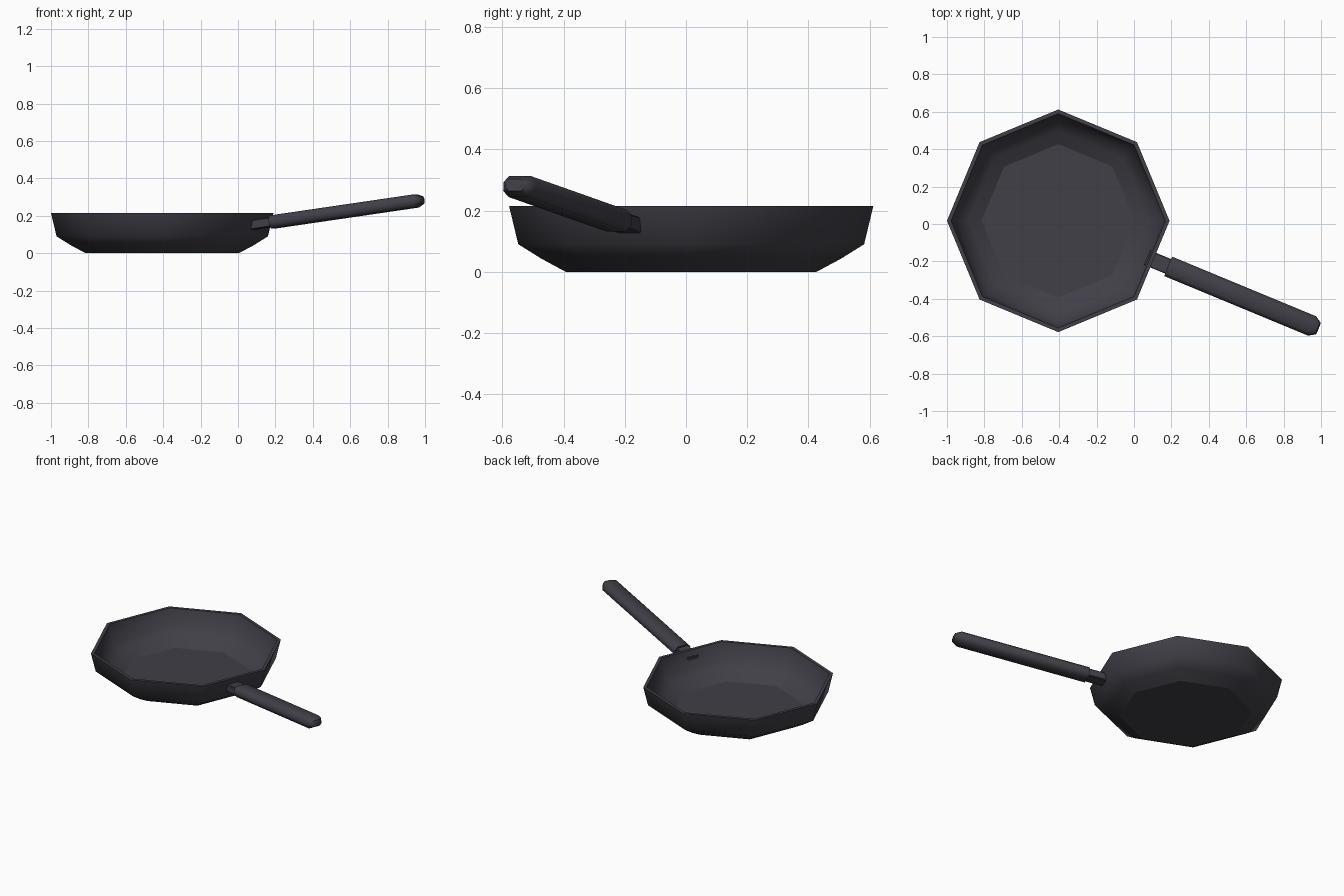
import bpy, bmesh, math
from mathutils import Matrix, Vector

cube = bpy.data.objects.get("Cube")
if cube:
    bpy.data.objects.remove(cube, do_unlink=True)

iron = bpy.data.materials.new("dark_iron")
iron.use_nodes = True
colour = (0.052, 0.05, 0.064, 1)
iron.diffuse_color = colour
iron.node_tree.nodes["Principled BSDF"].inputs["Base Color"].default_value = colour

CENTRE = Vector((-0.405, 0.017, 0))


def loft(name, rings, sharp_rings, angle):
    """Skin a list of rings, cap both ends, and keep chosen rings sharp."""
    bm = bmesh.new()
    loops = [[bm.verts.new(p) for p in ring] for ring in rings]
    n = len(loops[0])
    for a, b in zip(loops, loops[1:]):
        for i in range(n):
            j = (i + 1) % n
            bm.faces.new((a[i], a[j], b[j], b[i]))
    bm.faces.new(loops[0][::-1])
    bm.faces.new(loops[-1])
    bmesh.ops.recalc_face_normals(bm, faces=bm.faces)
    mesh = bpy.data.meshes.new(name)
    bm.to_mesh(mesh)
    bm.free()
    mesh.materials.append(iron)
    obj = bpy.data.objects.new(name, mesh)
    bpy.context.collection.objects.link(obj)
    bpy.ops.object.select_all(action='DESELECT')
    obj.select_set(True)
    bpy.context.view_layer.objects.active = obj
    bpy.ops.object.shade_smooth_by_angle(angle=math.radians(angle))
    for e in mesh.edges:
        ids = {v // n for v in e.vertices}
        if len(ids) == 1 and ids & sharp_rings:
            e.use_edge_sharp = True
    return obj


def octagon(r, z):
    return [(r * math.cos(k * math.pi / 4), r * math.sin(k * math.pi / 4), z)
            for k in range(8)]


def chamfered(x, w, h, c):
    """Cross-section of half width w and half height h with cut corners."""
    return [(x, y, z) for y, z in (
        (w, h - c), (w - c, h), (c - w, h), (-w, h - c),
        (-w, c - h), (c - w, -h), (w - c, -h), (w, c - h))]


# Pan bowl: outside wall, rim, inside wall, floor
profile = [(0.41, 0), (0.49, 0.043), (0.565, 0.09), (0.595, 0.215),
           (0.573, 0.215), (0.545, 0.1), (0.48, 0.058), (0.41, 0.018)]
pan = loft("pan_bowl", [octagon(r, z) for r, z in profile], {0, 3, 4, 7}, 50)
pan.location = CENTRE

# Handle and neck run out through the middle of one side, rising gently
place = (Matrix.Translation(CENTRE) @ Matrix.Rotation(math.radians(-22.5), 4, 'Z')
         @ Matrix.Translation((0.64, 0, 0.167))
         @ Matrix.Rotation(math.radians(-7.7), 4, 'Y'))

grip = [chamfered(0, 0.056, 0.035, 0.02), chamfered(0.835, 0.056, 0.035, 0.02),
        chamfered(0.872, 0.033, 0.02, 0.012)]
handle = loft("handle_grip", grip, {0}, 60)
handle.matrix_world = place

neck = loft("handle_neck", [chamfered(x, 0.042, 0.025, 0.004)
                            for x in (-0.125, 0.03)], {0, 1}, 30)
neck.matrix_world = place
